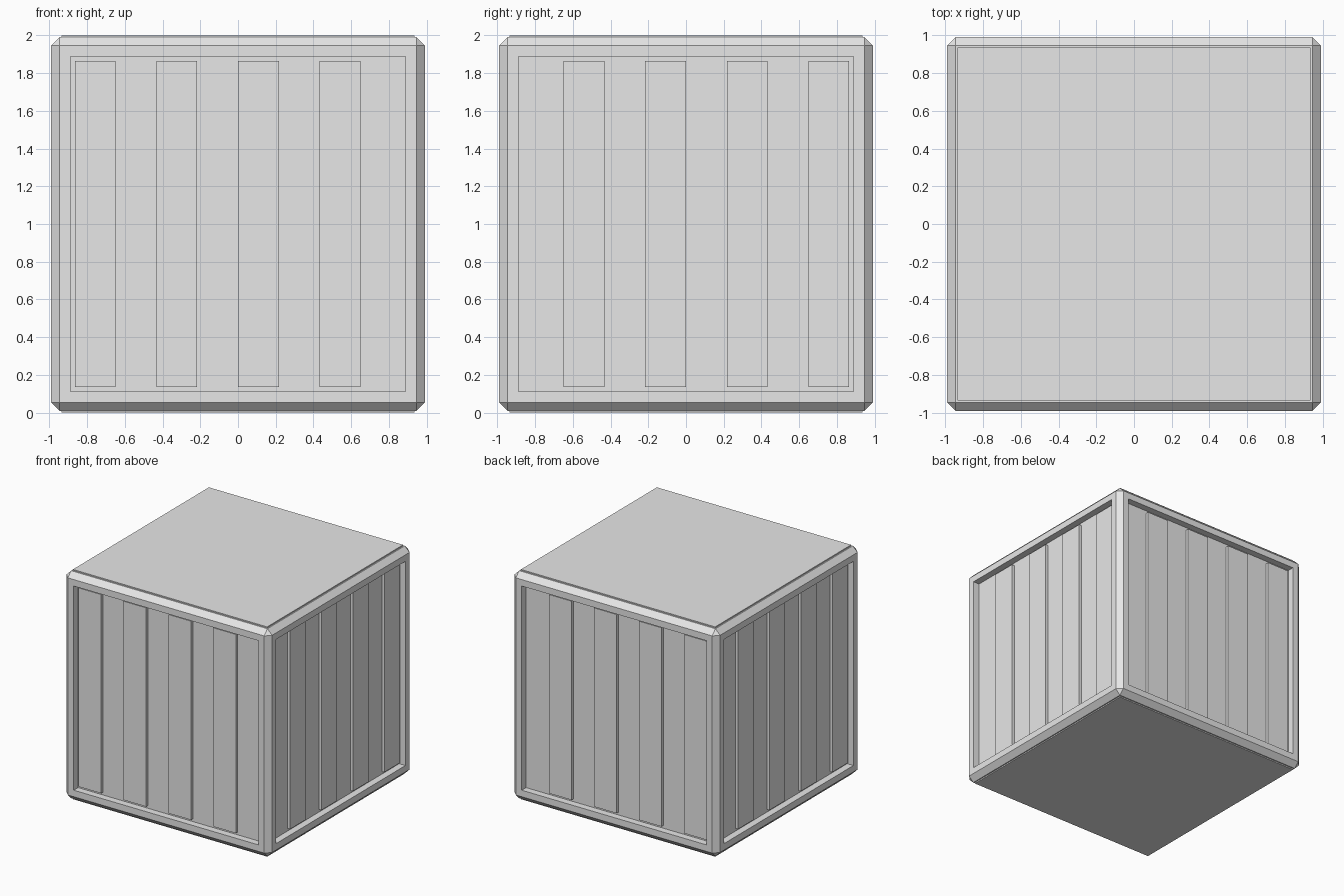
import bpy, bmesh, math
from mathutils import Matrix, Vector

HALF = 0.99           # half width of the frame block
CHAMFER = 0.045
OPENING = 0.865       # half width of the side recesses
DEEP, SHALLOW = 0.06, 0.035
PLANKS = 8

if "Cube" in bpy.data.objects:
    bpy.data.objects.remove(bpy.data.objects["Cube"])

grey = bpy.data.materials.new("light_grey")
grey.use_nodes = True
colour = (0.8, 0.8, 0.8, 1)
grey.diffuse_color = colour
grey.node_tree.nodes["Principled BSDF"].inputs["Base Color"].default_value = colour


def finish(name, bm):
    mesh = bpy.data.meshes.new(name)
    bm.to_mesh(mesh)
    bm.free()
    mesh.materials.append(grey)
    obj = bpy.data.objects.new(name, mesh)
    bpy.context.collection.objects.link(obj)
    return obj


def add_box(bm, centre, size):
    bmesh.ops.create_cube(bm, size=1, matrix=Matrix.Translation(centre) @ Matrix.Diagonal((*size, 1)))


# Chamfered block with a square recess in each upright side
bm = bmesh.new()
add_box(bm, (0, 0, 1), (2 * HALF,) * 3)
bmesh.ops.bevel(bm, geom=bm.edges[:], offset=CHAMFER, segments=1, affect='EDGES')
bm.normal_update()
sides = [f for f in bm.faces if f.calc_area() > 1 and abs(f.normal.z) < 0.5]
bmesh.ops.inset_individual(bm, faces=sides, thickness=HALF - CHAMFER - OPENING)
for face in sides:
    inward = -face.normal * DEEP
    new = bmesh.ops.extrude_discrete_faces(bm, faces=[face])["faces"][0]
    bmesh.ops.translate(bm, verts=new.verts[:], vec=inward)
finish("frame", bm)

# Raised planks on each side, alternating with the recessed ones
width = 2 * OPENING / PLANKS
for i, (name, first) in enumerate((("front", 0), ("right", 1), ("back", 1), ("left", 1))):
    bm = bmesh.new()
    for k in range(first, PLANKS, 2):
        x = -OPENING + (k + 0.5) * width
        y = -HALF + (SHALLOW + DEEP) / 2
        add_box(bm, (x, y, 1), (width, DEEP - SHALLOW, 2 * OPENING))
    bmesh.ops.rotate(bm, verts=bm.verts[:], cent=Vector((0, 0, 0)),
                     matrix=Matrix.Rotation(i * math.pi / 2, 3, 'Z'))
    finish(name + "_planks", bm)

# Thin plates on the top and bottom
for name, z in (("top_plate", 1.995), ("bottom_plate", 0.005)):
    bm = bmesh.new()
    add_box(bm, (0, 0, z), (1.87, 1.87, 0.01))
    finish(name, bm)
